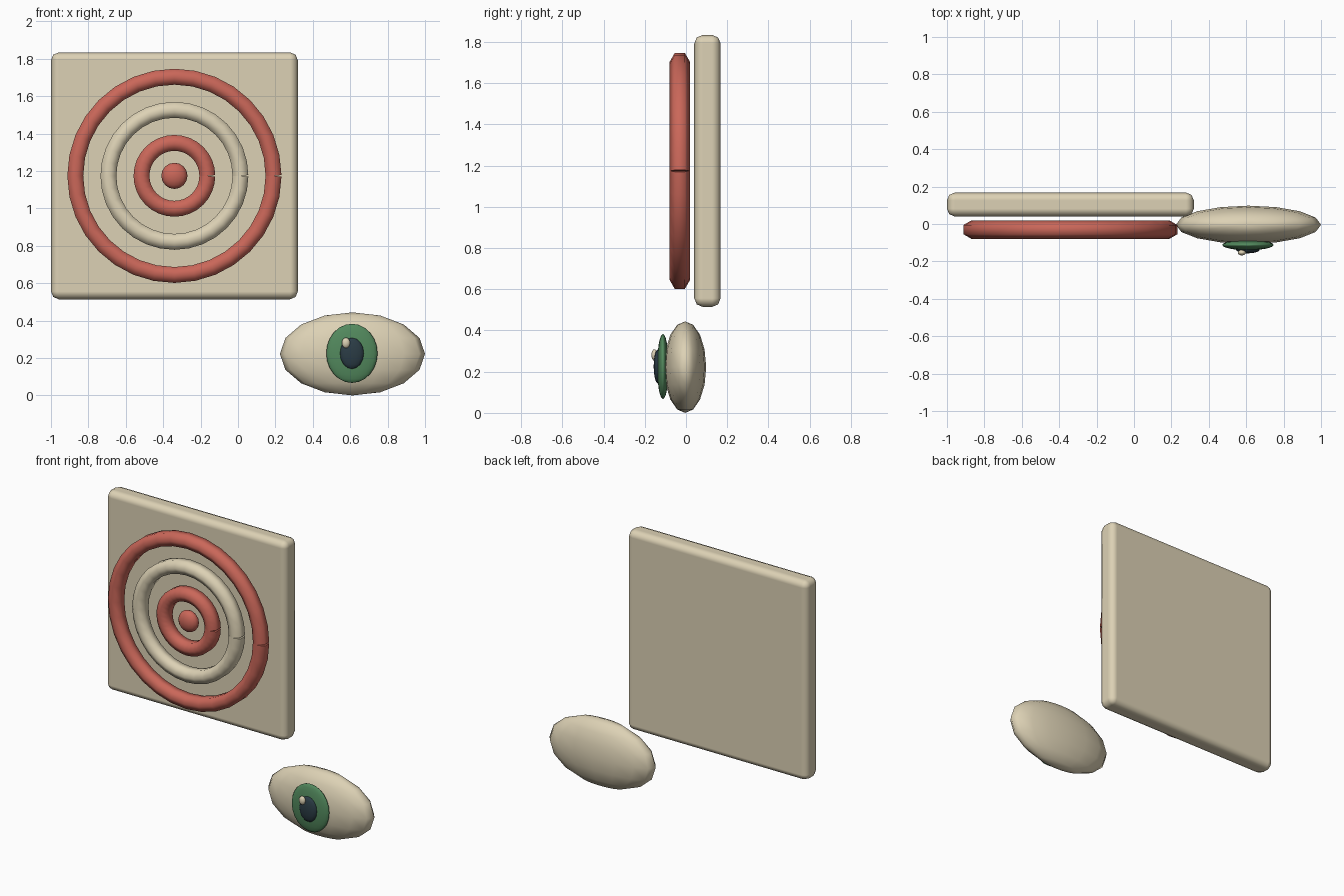
import bpy, bmesh
from math import sin, cos, pi, radians
from mathutils import Vector

cube = bpy.data.objects.get("Cube")
if cube:
    bpy.data.objects.remove(cube, do_unlink=True)


def material(name, rgb):
    m = bpy.data.materials.new(name)
    m.use_nodes = True
    m.diffuse_color = (*rgb, 1)
    m.node_tree.nodes["Principled BSDF"].inputs["Base Color"].default_value = (*rgb, 1)
    return m


cream = material("cream", (0.72, 0.64, 0.46))
red = material("brick_red", (0.59, 0.135, 0.10))
green = material("iris_green", (0.085, 0.25, 0.11))
dark = material("pupil_navy", (0.024, 0.045, 0.06))


def add_object(name, bm, mat, smooth=True):
    bmesh.ops.recalc_face_normals(bm, faces=bm.faces)
    mesh = bpy.data.meshes.new(name)
    bm.to_mesh(mesh)
    bm.free()
    mesh.materials.append(mat)
    for p in mesh.polygons:
        p.use_smooth = smooth
    obj = bpy.data.objects.new(name, mesh)
    bpy.context.collection.objects.link(obj)
    return obj


def ellipsoid(name, centre, radii, mat, segments=16, rings=8):
    bm = bmesh.new()
    bmesh.ops.create_uvsphere(bm, u_segments=segments, v_segments=rings, radius=1)
    bmesh.ops.scale(bm, vec=radii, verts=bm.verts)
    bmesh.ops.translate(bm, vec=centre, verts=bm.verts)
    return add_object(name, bm, mat)


def open_ring(name, centre, radius, tube, mat, steps=32, sides=6):
    """Hexagonal tube swept round a circle, its square-cut ends meeting at +x."""
    bm = bmesh.new()
    loops = []
    for i in range(steps + 1):
        a = 2 * pi * i / steps
        point = Vector((cos(a), 0, sin(a))) * radius
        # The end sections stand square to their own segment
        tilt = pi / steps if i == 0 else -pi / steps if i == steps else 0
        out = Vector((cos(a + tilt), 0, sin(a + tilt)))
        loop = []
        for k in range(sides):
            b = 2 * pi * k / sides
            offset = out * sin(b) * tube + Vector((0, cos(b) * tube, 0))
            loop.append(bm.verts.new(Vector(centre) + point + offset))
        loops.append(loop)
    for a, b in zip(loops, loops[1:]):
        for k in range(sides):
            n = (k + 1) % sides
            bm.faces.new((a[k], a[n], b[n], b[k]))
    bm.faces.new(loops[0])
    bm.faces.new(loops[-1])
    ring = add_object(name, bm, mat)
    # Keep the end caps flat
    for p in ring.data.polygons[-2:]:
        p.use_smooth = False
    return ring


# Square board with rounded edges
bm = bmesh.new()
bmesh.ops.create_cube(bm, size=1)
bmesh.ops.scale(bm, vec=(1.32, 0.128, 1.32), verts=bm.verts)
bmesh.ops.translate(bm, vec=(-0.34, 0.104, 1.174), verts=bm.verts)
board = add_object("board", bm, cream)
bevel = board.modifiers.new("rounded_edges", "BEVEL")
bevel.width = 0.042
bevel.segments = 2
bevel.harden_normals = True

# Target rings and centre
target = (-0.34, -0.03, 1.174)
for name, radius, mat in (("outer_ring", 0.53, red),
                          ("middle_ring", 0.353, cream),
                          ("inner_ring", 0.176, red)):
    open_ring(name, target, radius, 0.049, mat)
ellipsoid("bullseye", target, (0.07, 0.042, 0.07), red)

# Eye, built up in layers toward the front
ellipsoid("eyeball", (0.612, -0.004, 0.222), (0.388, 0.102, 0.222), cream)
ellipsoid("iris", (0.609, -0.112, 0.225), (0.137, 0.028, 0.158), green, 24, 12)
ellipsoid("pupil", (0.609, -0.136, 0.225), (0.064, 0.021, 0.083), dark)
ellipsoid("eye_highlight", (0.577, -0.153, 0.281), (0.022, 0.015, 0.028), cream)
